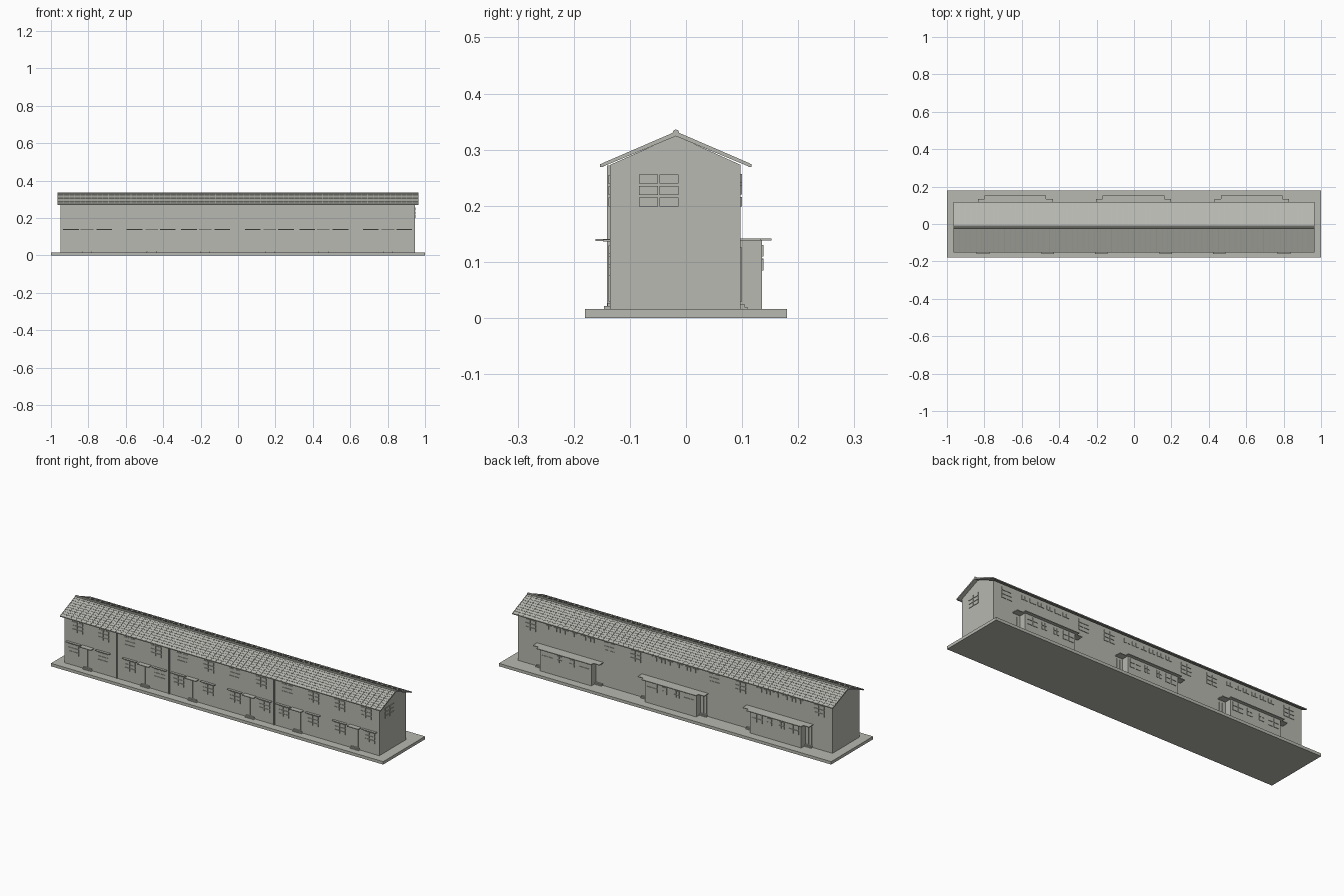
import bpy, bmesh, math
from mathutils import Matrix, Vector

if "Cube" in bpy.data.objects:
    bpy.data.objects.remove(bpy.data.objects["Cube"])

stone = bpy.data.materials.new("warm grey")
stone.diffuse_color = (0.48, 0.48, 0.44, 1)
stone.use_nodes = True
stone.node_tree.nodes["Principled BSDF"].inputs["Base Color"].default_value = stone.diffuse_color

L, R, F, B = -0.95, 0.945, -0.135, 0.097      # wall limits
G = 0.016                                     # ground slab top
RIDGE_Y, RIDGE_Z, EAVE_Z = -0.018, 0.33, 0.27
LEN = R - L
UNITS = [L + LEN * (i + 0.5) / 3 for i in range(3)]


def finish(name, bm):
    bmesh.ops.recalc_face_normals(bm, faces=bm.faces)
    me = bpy.data.meshes.new(name)
    bm.to_mesh(me)
    bm.free()
    me.materials.append(stone)
    ob = bpy.data.objects.new(name, me)
    bpy.context.collection.objects.link(ob)
    return ob


def boxes(name, items):
    """One object from boxes given as (x0, x1, y0, y1, z0, z1)."""
    bm = bmesh.new()
    for x0, x1, y0, y1, z0, z1 in items:
        m = Matrix.Translation(((x0 + x1) / 2, (y0 + y1) / 2, (z0 + z1) / 2))
        m = m @ Matrix.Diagonal((x1 - x0, y1 - y0, z1 - z0, 1))
        bmesh.ops.create_cube(bm, size=1, matrix=m)
    return finish(name, bm)


def extrude_x(name, profile, x0, x1):
    """Closed (y, z) profile swept along x."""
    bm = bmesh.new()
    face = bm.faces.new([bm.verts.new((x0, y, z)) for y, z in profile])
    out = bmesh.ops.extrude_face_region(bm, geom=[face])["geom"]
    bmesh.ops.translate(bm, vec=(x1 - x0, 0, 0),
                        verts=[v for v in out if isinstance(v, bmesh.types.BMVert)])
    return finish(name, bm)


def panes(cx, y, z0, z1, w, cols, rows, side):
    """Grid of thin panes on a wall facing -y (side -1) or +y (side 1)."""
    cw, ch, gap = w / cols, (z1 - z0) / rows, 0.002
    y0, y1 = sorted((y - side * 0.001, y + side * 0.003))
    return [(cx - w / 2 + c * cw + gap, cx - w / 2 + (c + 1) * cw - gap, y0, y1,
             z0 + r * ch + gap, z0 + (r + 1) * ch - gap)
            for c in range(cols) for r in range(rows)]


# Ground slab and main walls
boxes("ground_slab", [(-1, 1, -0.18, 0.18, 0, G)])
extrude_x("house_walls", [(F, G), (B, G), (B, 0.273), (RIDGE_Y, 0.325), (F, 0.273)], L, R)

# Roof slopes with shallow tile courses, then ribs between the tiles
COURSES = 9
for name, eave_y in (("front_roof", -0.15), ("back_roof", 0.114)):
    slope = Vector((0, eave_y - RIDGE_Y, EAVE_Z + 0.003 - RIDGE_Z))
    top = []
    for i in range(COURSES):
        for t, lift in ((i, 0), (i + 1, 0.001)):
            p = slope * (t / COURSES)
            top.append((RIDGE_Y + p.y, RIDGE_Z + p.z + lift))
    under = [(eave_y, EAVE_Z - 0.001), (RIDGE_Y, RIDGE_Z - 0.006)]
    extrude_x(name, top + under, -0.965, 0.965)
    bm = bmesh.new()
    angle = math.atan2(slope.z, slope.y)
    for i in range(65):
        x = -0.9635 + 1.927 * i / 64
        m = (Matrix.Translation((x, RIDGE_Y + slope.y / 2, RIDGE_Z + slope.z / 2 + 0.0008))
             @ Matrix.Rotation(angle, 4, 'X')
             @ Matrix.Diagonal((0.003, slope.length, 0.003, 1)))
        bmesh.ops.create_cube(bm, size=1, matrix=m)
    finish(name + "_ribs", bm)

# Ridge cap and eave gutters
extrude_x("ridge_cap", [(RIDGE_Y + 0.006 * math.cos(a * math.pi / 4),
                         RIDGE_Z + 0.006 * math.sin(a * math.pi / 4)) for a in range(8)],
          -0.965, 0.965)
boxes("eave_gutters", [(-0.965, 0.965, -0.153, -0.147, 0.269, 0.274),
                       (-0.965, 0.965, 0.111, 0.117, 0.269, 0.274)])

# Front drain pipes
boxes("front_pipes", [(L + LEN * k - 0.003, L + LEN * k + 0.003, F - 0.006, F + 0.001, G, 0.272)
                      for k in (1 / 6, 1 / 3, 2 / 3)])

win, ledge, door, canopy, step = [], [], [], [], []
annexe, annexe_roof = [], []

# Upper front windows, evenly spaced
for i in range(12):
    cx = L + LEN * (i + 0.5) / 12
    win += panes(cx, F, 0.197, 0.257, 0.066, 2, 3, -1)

for u in UNITS:
    for s in (-1, 1):
        # Lower front windows with ledges
        for d in (0.081, 0.259):
            cx = u + s * d
            win += panes(cx, F, 0.073, 0.131, 0.066, 2, 3, -1)
            ledge.append((cx - 0.042, cx + 0.042, F - 0.013, F + 0.001, 0.136, 0.140))
        # Front door, canopy and two steps
        cx = u + s * 0.173
        door += panes(cx, F, 0.027, 0.128, 0.04, 2, 1, -1)
        canopy.append((cx - 0.034, cx + 0.034, -0.161, F + 0.001, 0.137, 0.141))
        step += [(cx - 0.027, cx + 0.027, -0.146, F + 0.001, G - 0.001, 0.021),
                 (cx - 0.024, cx + 0.024, -0.140, F + 0.001, G - 0.001, 0.027)]
        # Back upper windows: tall at the ends, a row of small ones between
        win += panes(u + s * 0.237, B, 0.197, 0.259, 0.066, 2, 3, 1)
        for k in range(3):
            win += panes(u + s * (0.027 + 0.05 * k), B, 0.232, 0.257, 0.04, 2, 1, 1)
        # Annexe windows
        win += panes(u + s * 0.11, 0.135, 0.083, 0.132, 0.066, 2, 2, 1)
        win += panes(u + s * 0.037, 0.135, 0.088, 0.128, 0.034, 2, 2, 1)
        # Back door and steps beside the annexe
        cx = u + s * 0.176
        door += panes(cx, B, 0.027, 0.128, 0.036, 2, 1, 1)
        step += [(cx - 0.02, cx + 0.024, B - 0.001, 0.110, G - 0.001, 0.020),
                 (cx - 0.02, cx + 0.022, B - 0.001, 0.104, G - 0.001, 0.025)]
        annexe_roof.append((u + min(s * 0.165, s * 0.2), u + max(s * 0.165, s * 0.2),
                            B - 0.001, 0.133, 0.138, 0.142))
    annexe.append((u - 0.154, u + 0.154, B - 0.001, 0.135, G, 0.139))
    annexe_roof.append((u - 0.165, u + 0.165, B - 0.001, 0.152, 0.138, 0.142))

boxes("window_panes", win)
boxes("window_ledges", ledge)
boxes("door_panels", door)
boxes("door_canopies", canopy)
boxes("door_steps", step)
boxes("back_annexes", annexe)
boxes("annexe_roofs", annexe_roof)

# Window in the right gable wall
end = [(R - 0.001, R + 0.003, -0.084 + 0.037 * c, -0.05 + 0.037 * c,
        0.199 + 0.0205 * r, 0.215 + 0.0205 * r) for c in range(2) for r in range(3)]
boxes("gable_window", end)
